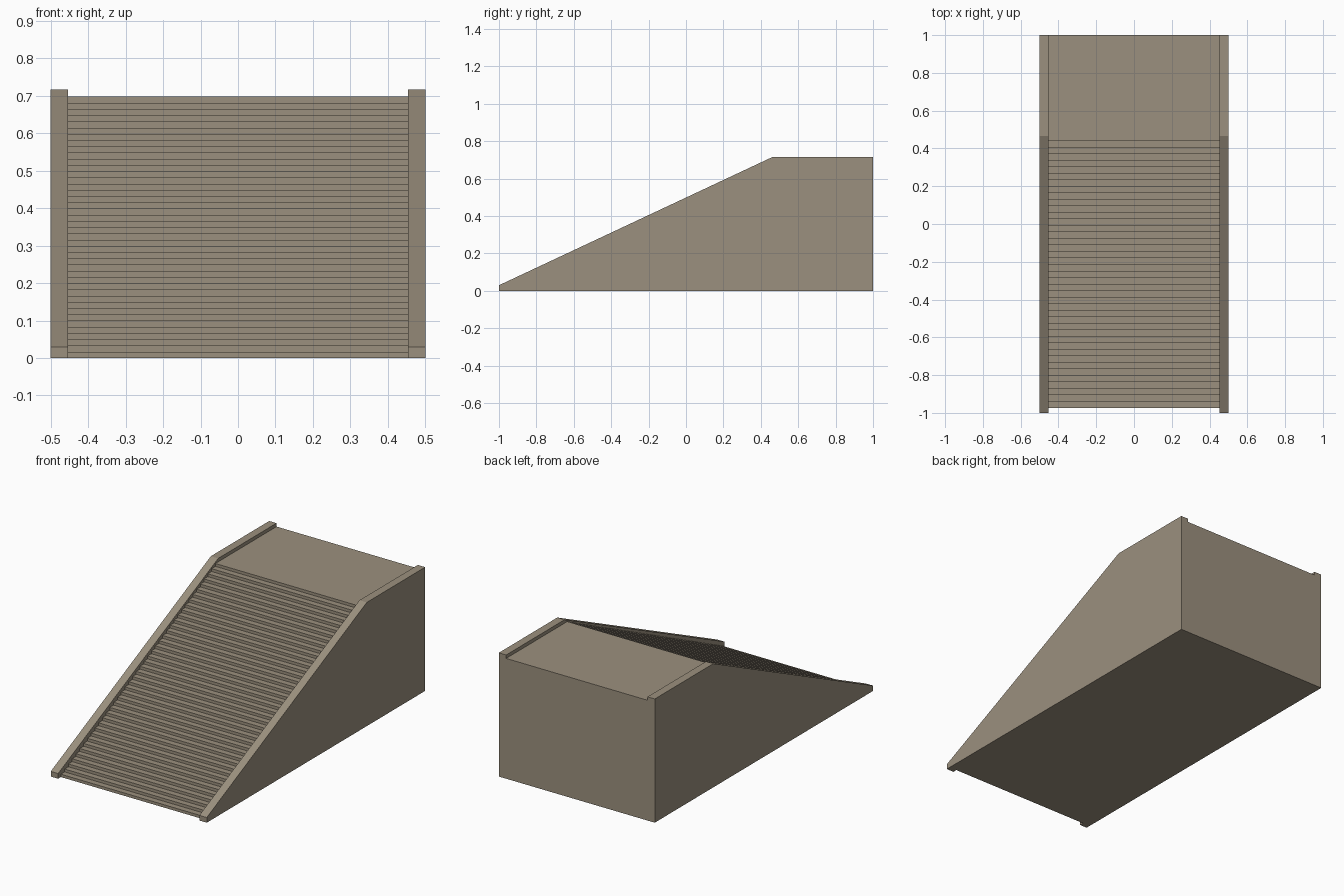
import bpy, bmesh

if "Cube" in bpy.data.objects:
    bpy.data.objects.remove(bpy.data.objects["Cube"])


def material(name, rgb):
    m = bpy.data.materials.new(name)
    m.diffuse_color = (*rgb, 1)
    m.use_nodes = True
    m.node_tree.nodes["Principled BSDF"].inputs["Base Color"].default_value = m.diffuse_color
    return m


def extrude_profile(name, profile, x0, x1, mat):
    """Extrude a (y, z) outline along x from x0 to x1."""
    bm = bmesh.new()
    face = bm.faces.new([bm.verts.new((x0, y, z)) for y, z in profile])
    ext = bmesh.ops.extrude_face_region(bm, geom=[face])
    moved = [v for v in ext["geom"] if isinstance(v, bmesh.types.BMVert)]
    bmesh.ops.translate(bm, verts=moved, vec=(x1 - x0, 0, 0))
    bmesh.ops.recalc_face_normals(bm, faces=bm.faces)
    me = bpy.data.meshes.new(name)
    bm.to_mesh(me)
    bm.free()
    me.materials.append(mat)
    ob = bpy.data.objects.new(name, me)
    bpy.context.collection.objects.link(ob)
    return ob


stone = material("stone", (0.33, 0.28, 0.21))
HALF, INNER = 0.5, 0.453

# Stair flight with landing behind it
RISERS, Y0, Y1, TOP = 42, -0.975, 0.44, 0.697
run, rise = (Y1 - Y0) / (RISERS - 1), TOP / RISERS
steps = [(1, 0), (Y0, 0)]
for i in range(RISERS):
    y = Y0 + i * run
    if i:
        steps.append((y, i * rise))
    steps.append((y, (i + 1) * rise))
steps.append((1, TOP))
extrude_profile("stair_flight", steps, -INNER, INNER, stone)

# Side walls following the slope
wall = [(-1, 0), (1, 0), (1, 0.717), (0.465, 0.717), (-1, 0.03)]
for side, s in (("left", -1), ("right", 1)):
    extrude_profile(side + "_side_wall", wall, s * INNER, s * HALF, stone)
